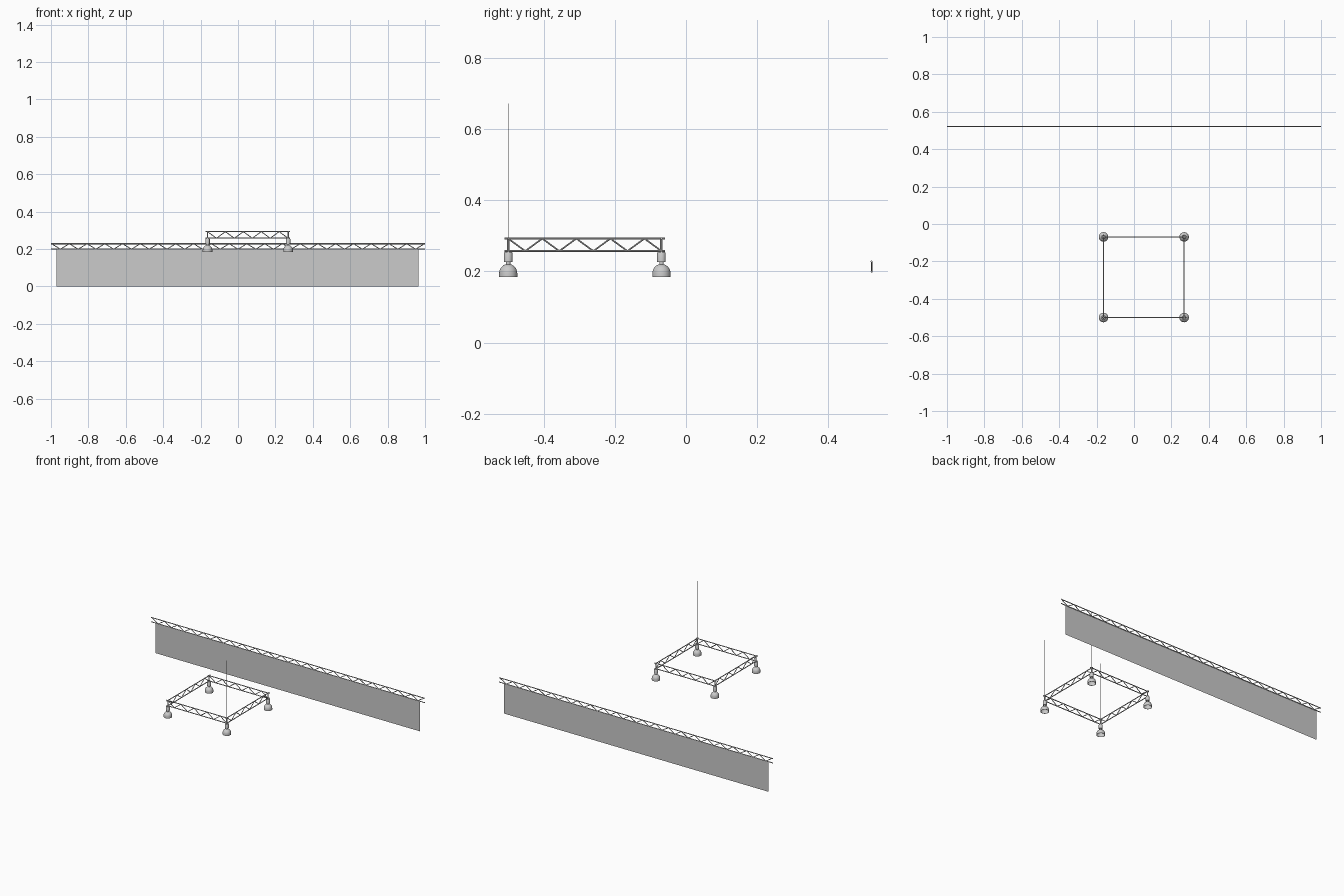
import bpy, bmesh, math
from mathutils import Vector

if "Cube" in bpy.data.objects:
    bpy.data.objects.remove(bpy.data.objects["Cube"])


def make_object(name, bm):
    mesh = bpy.data.meshes.new(name)
    bm.to_mesh(mesh)
    bm.free()
    ob = bpy.data.objects.new(name, mesh)
    bpy.context.collection.objects.link(ob)
    return ob


def add_rod(bm, a, b, r, sides=8):
    a, b = Vector(a), Vector(b)
    d = b - a
    geo = bmesh.ops.create_cone(bm, cap_ends=True, segments=sides,
                                radius1=r, radius2=r, depth=d.length)
    rot = d.to_track_quat('Z', 'Y')
    for v in geo['verts']:
        v.co = rot @ v.co + (a + b) / 2


def smooth(ob, angle=40):
    bpy.ops.object.select_all(action='DESELECT')
    ob.select_set(True)
    bpy.context.view_layer.objects.active = ob
    bpy.ops.object.shade_smooth_by_angle(angle=math.radians(angle))


def truss(name, start, end, z0, z1, count, over, r, start_top=True):
    """Flat ladder of two chords with zigzag bracing between them."""
    bm = bmesh.new()
    a, b = Vector((*start, 0)), Vector((*end, 0))
    ext = (b - a).normalized() * over
    for z in (z0, z1):
        up = Vector((0, 0, z))
        add_rod(bm, a - ext + up, b + ext + up, r)
    pts = [a.lerp(b, i / count) + Vector((0, 0, z1 if (i % 2 == 0) == start_top else z0))
           for i in range(count + 1)]
    for p, q in zip(pts, pts[1:]):
        add_rod(bm, p, q, r * 0.8)
    ob = make_object(name, bm)
    smooth(ob)


def lathe(name, profile, x, y, sides=24):
    bm = bmesh.new()
    rings = []
    for r, z in profile:
        rings.append([bm.verts.new((x + r * math.cos(2 * math.pi * i / sides),
                                    y + r * math.sin(2 * math.pi * i / sides), z))
                      for i in range(sides)])
    for lo, hi in zip(rings, rings[1:]):
        for i in range(sides):
            j = (i + 1) % sides
            bm.faces.new((lo[i], lo[j], hi[j], hi[i]))
    bmesh.ops.remove_doubles(bm, verts=bm.verts, dist=1e-5)
    bmesh.ops.recalc_face_normals(bm, faces=bm.faces)
    smooth(make_object(name, bm))


# Hanging screen and the long truss that carries it
bm = bmesh.new()
bm.faces.new([bm.verts.new(p) for p in ((-0.97, 0.522, 0), (0.965, 0.522, 0),
                                        (0.965, 0.522, 0.198), (-0.97, 0.522, 0.198))])
make_object("screen", bm)
truss("screen_truss", (-0.997, 0.522), (0.997, 0.522), 0.199, 0.228, 42, 0.003, 0.0028)

# Square lighting frame
X0, X1, Y0, Y1 = -0.163, 0.268, -0.5, -0.069
Z0, Z1 = 0.2575, 0.2925
corners = [(X0, Y0), (X1, Y0), (X1, Y1), (X0, Y1)]
sides = [("front", 0, 1), ("right", 1, 2), ("back", 3, 2), ("left", 0, 3)]
for label, i, j in sides:
    truss(label + "_frame_truss", corners[i], corners[j], Z0, Z1, 9, 0.01, 0.0028)

# Bell lamp shade: open at the bottom
R, RIM, SPRING = 0.0255, 0.185, 0.195
shade = [(R - 0.002, RIM), (R, RIM), (R, SPRING)]
shade += [(R * math.cos(t), SPRING + 0.026 * math.sin(t))
          for t in (math.pi / 2 * k / 8 for k in range(1, 8))]
shade += [(0.0, SPRING + 0.026)]
housing = [(0, 0.227), (0.012, 0.227), (0.012, 0.252), (0.010, 0.255), (0, 0.255)]

# Post, lamp and hanging wire at every corner
for n, (x, y) in enumerate(corners, 1):
    bm = bmesh.new()
    add_rod(bm, (x, y, 0.25), (x, y, Z1), 0.0035)
    smooth(make_object(f"corner_post_{n}", bm))
    lathe(f"lamp_shade_{n}", shade, x, y)
    lathe(f"lamp_housing_{n}", housing, x, y)
    bm = bmesh.new()
    add_rod(bm, (x, y, 0.218), (x, y, 0.229), 0.006, 12)
    smooth(make_object(f"lamp_neck_{n}", bm))
    bm = bmesh.new()
    add_rod(bm, (x, y, Z1), (x, y, 0.672), 0.0006, 6)
    make_object(f"hanging_wire_{n}", bm)
